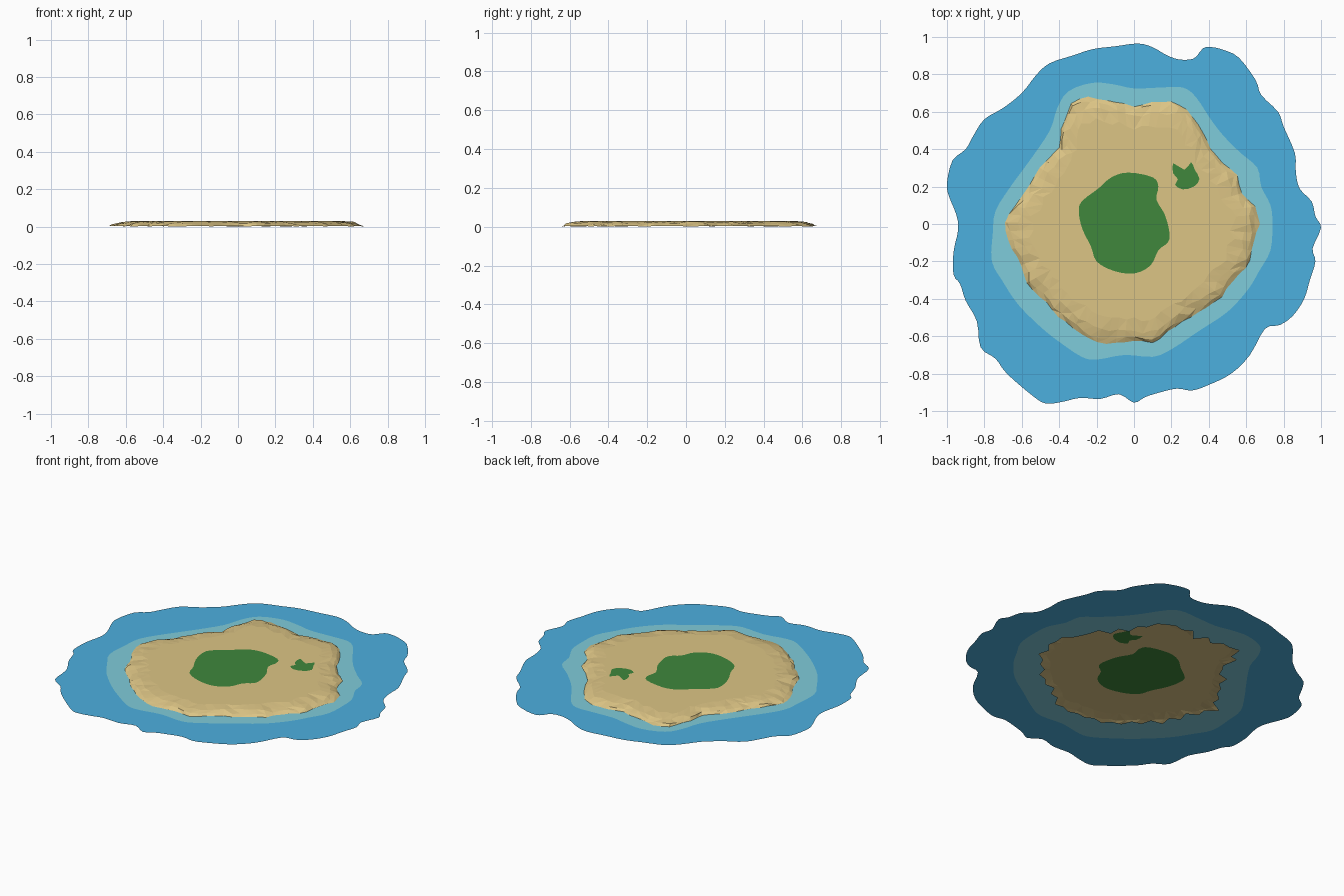
import bpy, bmesh, math, random
from mathutils import Vector
from mathutils.geometry import delaunay_2d_cdt

if "Cube" in bpy.data.objects:
    bpy.data.objects.remove(bpy.data.objects["Cube"])

random.seed(4)
TOP = 0.03


def material(name, rgb):
    m = bpy.data.materials.new(name)
    m.diffuse_color = (*rgb, 1)
    m.use_nodes = True
    m.node_tree.nodes["Principled BSDF"].inputs["Base Color"].default_value = m.diffuse_color
    return m


deep = material("deep_water", (0.073, 0.433, 0.735))
shallow = material("shallow_water", (0.212, 0.605, 0.705))
sand = material("sand", (0.72, 0.556, 0.235))
grass = material("grass", (0.050, 0.245, 0.045))


def smooth_loop(pts, steps=3):
    """Closed Catmull-Rom curve through the outline points."""
    p = [Vector(q) for q in pts]
    out = []
    for i in range(len(p)):
        a, b, c, d = (p[(i + k - 1) % len(p)] for k in range(4))
        for s in range(steps):
            t = s / steps
            out.append(0.5 * (2 * b + (c - a) * t + (2 * a - 5 * b + 4 * c - d) * t * t
                              + (3 * b - a - 3 * c + d) * t ** 3))
    return out


def resample(pts, n):
    """Evenly spaced points along a closed outline."""
    p = [Vector(q) for q in pts]
    seg = [(p[i], p[(i + 1) % len(p)]) for i in range(len(p))]
    total = sum((b - a).length for a, b in seg)
    out, walked = [], 0
    for a, b in seg:
        length = (b - a).length
        while len(out) < n and len(out) * total / n < walked + length - 1e-7:
            out.append(a.lerp(b, (len(out) * total / n - walked) / length))
        walked += length
    return out


def counterclockwise(lp):
    area = sum(a.cross(b) for a, b in zip(lp, lp[1:] + lp[:1]))
    return lp if area > 0 else lp[::-1]


def fill(bm, loops, z, pick):
    """Flat sheet from nested outlines; pick(ids) gives material or None for a hole."""
    verts, faces = [], []
    for lp in map(counterclockwise, loops):
        faces.append(list(range(len(verts), len(verts) + len(lp))))
        verts += lp
    v, _, f, _, _, ids = delaunay_2d_cdt(verts, [], faces, 1, 1e-6)
    bv = [bm.verts.new((*q, z)) for q in v]
    for tri, inside in zip(f, ids):
        m = pick(inside)
        if m is not None:
            bm.faces.new([bv[i] for i in tri]).material_index = m


def finish(bm, name, mats):
    bmesh.ops.remove_doubles(bm, verts=bm.verts[:], dist=1e-5)
    bm.normal_update()
    for f in bm.faces:
        if f.normal.z < 0:
            f.normal_flip()
    loose = [v for v in bm.verts if not v.link_faces]
    bmesh.ops.delete(bm, geom=loose, context='VERTS')
    me = bpy.data.meshes.new(name)
    bm.to_mesh(me)
    bm.free()
    for m in mats:
        me.materials.append(m)
    bpy.context.collection.objects.link(bpy.data.objects.new(name, me))


# Outlines
sea_edge = [
    (1, -.02), (.97, .04), (.95, .12), (.885, .19), (.865, .28), (.86, .38), (.8, .52),
    (.77, .6), (.68, .69), (.65, .77), (.56, .89), (.48, .93), (.42, .945), (.37, .94),
    (.32, .885), (.24, .88), (.17, .905), (.1, .945), (.02, .965), (-.1, .95),
    (-.22, .935), (-.33, .9), (-.45, .86), (-.52, .8), (-.6, .7), (-.7, .62), (-.8, .56),
    (-.86, .47), (-.9, .4), (-.97, .34), (-1, .22), (-.99, .15), (-.95, .05),
    (-.94, -.03), (-.965, -.15), (-.965, -.27), (-.93, -.32), (-.9, -.41), (-.84, -.52),
    (-.82, -.66), (-.74, -.72), (-.68, -.8), (-.54, -.92), (-.47, -.96), (-.38, -.95),
    (-.29, -.93), (-.18, -.935), (-.08, -.91), (0, -.955), (.06, -.925), (.14, -.9),
    (.23, -.88), (.31, -.89), (.4, -.86), (.52, -.8), (.62, -.7), (.7, -.56),
    (.78, -.54), (.85, -.49), (.91, -.4), (.94, -.3), (.97, -.2), (.955, -.13)]
shallow_edge = [
    (.74, 0), (.73, .1), (.68, .2), (.66, .3), (.57, .38), (.48, .47), (.41, .56),
    (.33, .68), (.26, .73), (.15, .73), (0, .725), (-.1, .745), (-.22, .755), (-.35, .71),
    (-.41, .62), (-.45, .5), (-.55, .35), (-.66, .2), (-.74, .07), (-.755, -.05),
    (-.76, -.2), (-.7, -.31), (-.62, -.43), (-.5, -.55), (-.4, -.63), (-.28, -.71),
    (-.2, -.725), (-.05, -.7), (.1, -.71), (.2, -.67), (.35, -.57), (.5, -.47),
    (.61, -.35), (.67, -.25), (.73, -.14)]
beach_edge = [
    (.67, 0), (.66, .08), (.58, .16), (.55, .26), (.42, .38), (.36, .51), (.27, .63),
    (.19, .655), (.1, .65), (0, .63), (-.1, .655), (-.25, .68), (-.34, .645), (-.39, .5),
    (-.4, .41), (-.49, .32), (-.56, .2), (-.65, .08), (-.695, 0), (-.66, -.12),
    (-.6, -.22), (-.57, -.32), (-.47, -.42), (-.4, -.5), (-.26, -.6), (-.17, -.64),
    (0, -.625), (.11, -.635), (.2, -.56), (.33, -.48), (.46, -.4), (.53, -.3),
    (.61, -.22), (.64, -.1)]
large_grass = [
    (.19, -.05), (.165, .05), (.12, .13), (.13, .2), (.1, .25), (-.03, .275), (-.12, .25),
    (-.19, .19), (-.28, .12), (-.295, .06), (-.275, -.03), (-.23, -.12), (-.2, -.2),
    (-.11, -.25), (0, -.265), (.09, -.22), (.13, -.14), (.18, -.1)]
small_grass = [
    (.21, .325), (.27, .29), (.305, .33), (.325, .29), (.35, .24), (.32, .2), (.26, .185),
    (.22, .21), (.235, .24), (.21, .27)]

# Sea: flat sheet with a pale band and a ragged hole under the island
hole = [p * (0.88 + (0.05 if i % 2 else -0.05) * random.random())
        for i, p in enumerate(resample(beach_edge, 64))]
bm = bmesh.new()
fill(bm, [smooth_loop(sea_edge), smooth_loop(shallow_edge), hole], 0,
     lambda ids: None if 2 in ids else (1 if 1 in ids else 0))
finish(bm, "sea", [deep, shallow])

# Island: lumpy faceted beach slope around a flat plateau with grass patches
bm = bmesh.new()
base = resample(beach_edge, 84)
rings = []
for scale, z, wobble, lift in ((1, .003, .006, .002), (.97, .014, .012, .004),
                               (.91, .024, .02, .003), (.81, TOP, .03, 0)):
    rings.append([(p * (scale + random.uniform(-wobble, wobble)),
                   z + random.uniform(-lift, lift)) for p in base])
rows = [[bm.verts.new((*p, z)) for p, z in r] for r in rings]
n = len(base)
for lo, hi in zip(rows, rows[1:]):
    for i in range(n):
        a, b, c, d = lo[i], lo[(i + 1) % n], hi[(i + 1) % n], hi[i]
        tris = ((a, b, c), (a, c, d)) if random.random() < .5 else ((a, b, d), (b, c, d))
        for t in tris:
            bm.faces.new(t)
fill(bm, [[p for p, z in rings[-1]], smooth_loop(large_grass), smooth_loop(small_grass, 2)],
     TOP, lambda ids: 1 if 1 in ids or 2 in ids else 0)
finish(bm, "island", [sand, grass])
